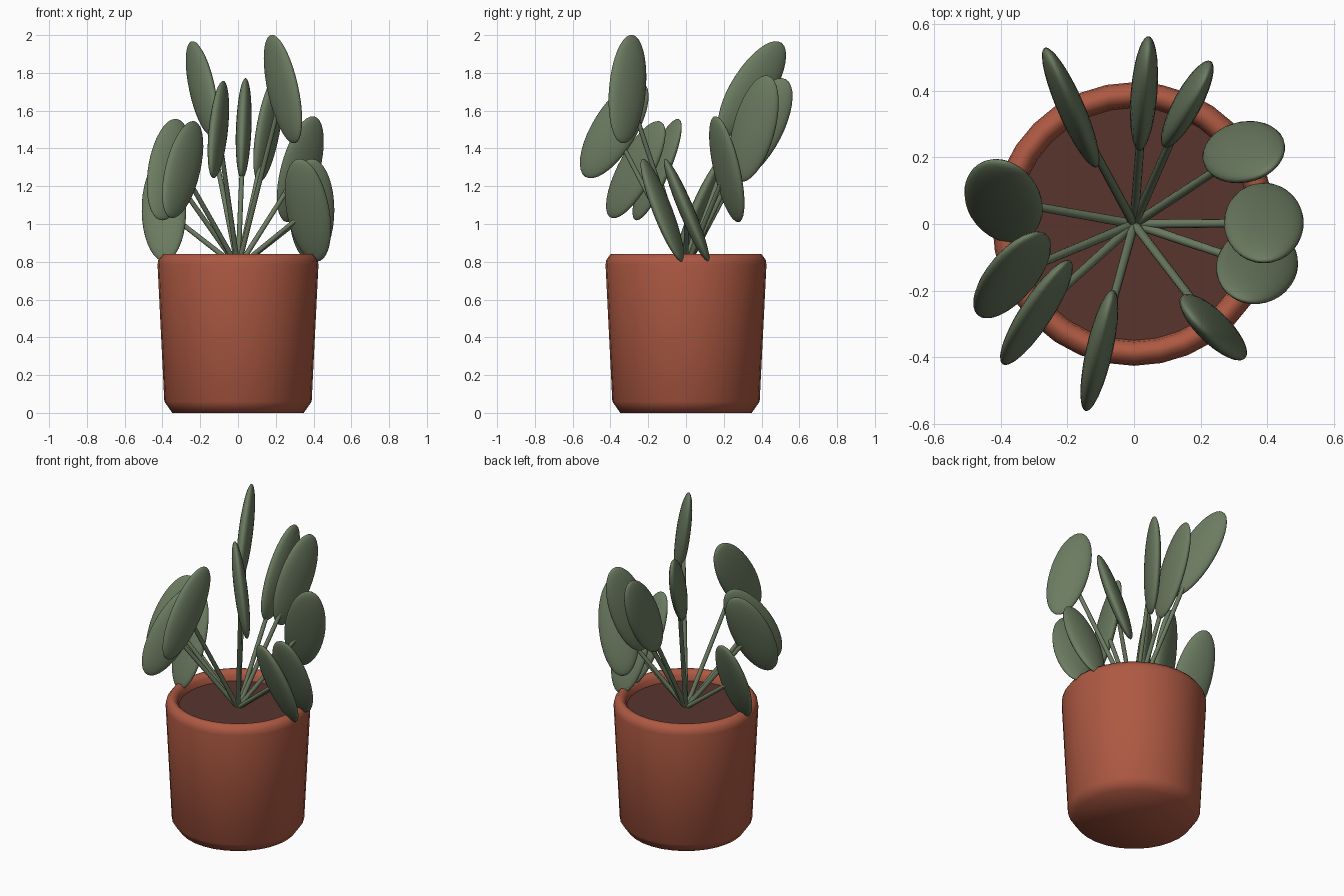
import bpy, bmesh, math
from mathutils import Vector, Matrix

if "Cube" in bpy.data.objects:
    bpy.data.objects.remove(bpy.data.objects["Cube"])


def material(name, rgb):
    m = bpy.data.materials.new(name)
    m.diffuse_color = (*rgb, 1)
    m.use_nodes = True
    m.node_tree.nodes["Principled BSDF"].inputs["Base Color"].default_value = m.diffuse_color
    return m


TERRACOTTA = material("terracotta", (0.42, 0.10, 0.055))
SOIL = material("soil", (0.10, 0.035, 0.027))
GREEN = material("leaf_green", (0.15, 0.20, 0.12))


def make_object(name, bm, mat, angle=180):
    bmesh.ops.recalc_face_normals(bm, faces=bm.faces)
    mesh = bpy.data.meshes.new(name)
    bm.to_mesh(mesh)
    bm.free()
    mesh.materials.append(mat)
    ob = bpy.data.objects.new(name, mesh)
    bpy.context.collection.objects.link(ob)
    bpy.ops.object.select_all(action='DESELECT')
    ob.select_set(True)
    bpy.context.view_layer.objects.active = ob
    bpy.ops.object.shade_smooth_by_angle(angle=math.radians(angle))
    return ob


def lathe(name, profile, mat, angle, segments=32):
    bm = bmesh.new()
    verts = [bm.verts.new((r, 0, z)) for r, z in profile]
    edges = [bm.edges.new(pair) for pair in zip(verts, verts[1:])]
    bmesh.ops.spin(bm, geom=verts + edges, cent=(0, 0, 0), axis=(0, 0, 1),
                   angle=math.tau, steps=segments, use_duplicate=False)
    bmesh.ops.remove_doubles(bm, verts=bm.verts, dist=1e-5)
    return make_object(name, bm, mat, angle)


# Tapered pot with chamfered foot and rounded lip
lathe("pot", [(0, 0), (0.348, 0), (0.39, 0.06), (0.426, 0.785), (0.422, 0.81),
              (0.40, 0.84), (0.375, 0.84), (0.355, 0.815), (0.348, 0.77)],
      TERRACOTTA, 60)

# Soil disc inside the lip
lathe("soil", [(0, 0.78), (0.352, 0.78), (0.352, 0.74), (0, 0.74)], SOIL, 30)

# Leaves: centre, lean of the long axis in x and y, heading in degrees
LEAVES = [
    ((-0.19, 0.35, 1.717), (-0.22, 0.53), 117),
    ((0.03, 0.392, 1.505), (0.04, 0.46), 86),
    ((0.16, 0.36, 1.505), (0.18, 0.265), 66),
    ((0.33, 0.216, 1.29), (0.24, -0.20), 33),
    ((0.39, 0.003, 1.073), (0.0, -0.39), 0),
    ((0.37, -0.125, 1.073), (-0.16, -0.35), -19),
    ((0.238, -0.31, 1.714), (-0.22, 0.10), -52),
    ((-0.104, -0.38, 1.50), (0.11, 0.52), -105),
    ((-0.293, -0.266, 1.288), (0.25, 0.47), -137),
    ((-0.366, -0.153, 1.288), (0.17, 0.40), -157),
    ((-0.392, 0.07, 1.075), (-0.02, 0.40), 170),
]
LENGTH, WIDTH, THICK = 0.295, 0.12, 0.04
BASE = Vector((0, 0, 0.77))

for i, (centre, (lx, ly), heading) in enumerate(LEAVES, 1):
    centre = Vector(centre)
    a = math.radians(heading)
    long_axis = Vector((lx, ly, math.sqrt(1 - lx * lx - ly * ly)))
    # Width axis lies in the vertical plane of the heading
    out = Vector((math.cos(a), math.sin(a), 0))
    wide = out - Vector((0, 0, out.dot(long_axis) / long_axis.z))
    wide.normalize()
    normal = long_axis.cross(wide)
    rot = Matrix((wide, normal, long_axis)).transposed().to_4x4()

    # Flattened oval leaf
    bm = bmesh.new()
    bmesh.ops.create_uvsphere(
        bm, u_segments=28, v_segments=18, radius=1,
        matrix=Matrix.Translation(centre) @ rot
        @ Matrix.Diagonal((WIDTH, THICK, LENGTH, 1)))
    make_object(f"leaf_{i}", bm, GREEN)

    # Straight stem from the soil to the leaf
    d = centre - BASE
    bm = bmesh.new()
    bmesh.ops.create_cone(
        bm, cap_ends=True, segments=12, radius1=0.014, radius2=0.012,
        depth=d.length,
        matrix=Matrix.Translation((centre + BASE) / 2)
        @ d.to_track_quat('Z', 'Y').to_matrix().to_4x4())
    make_object(f"stem_{i}", bm, GREEN, 40)
